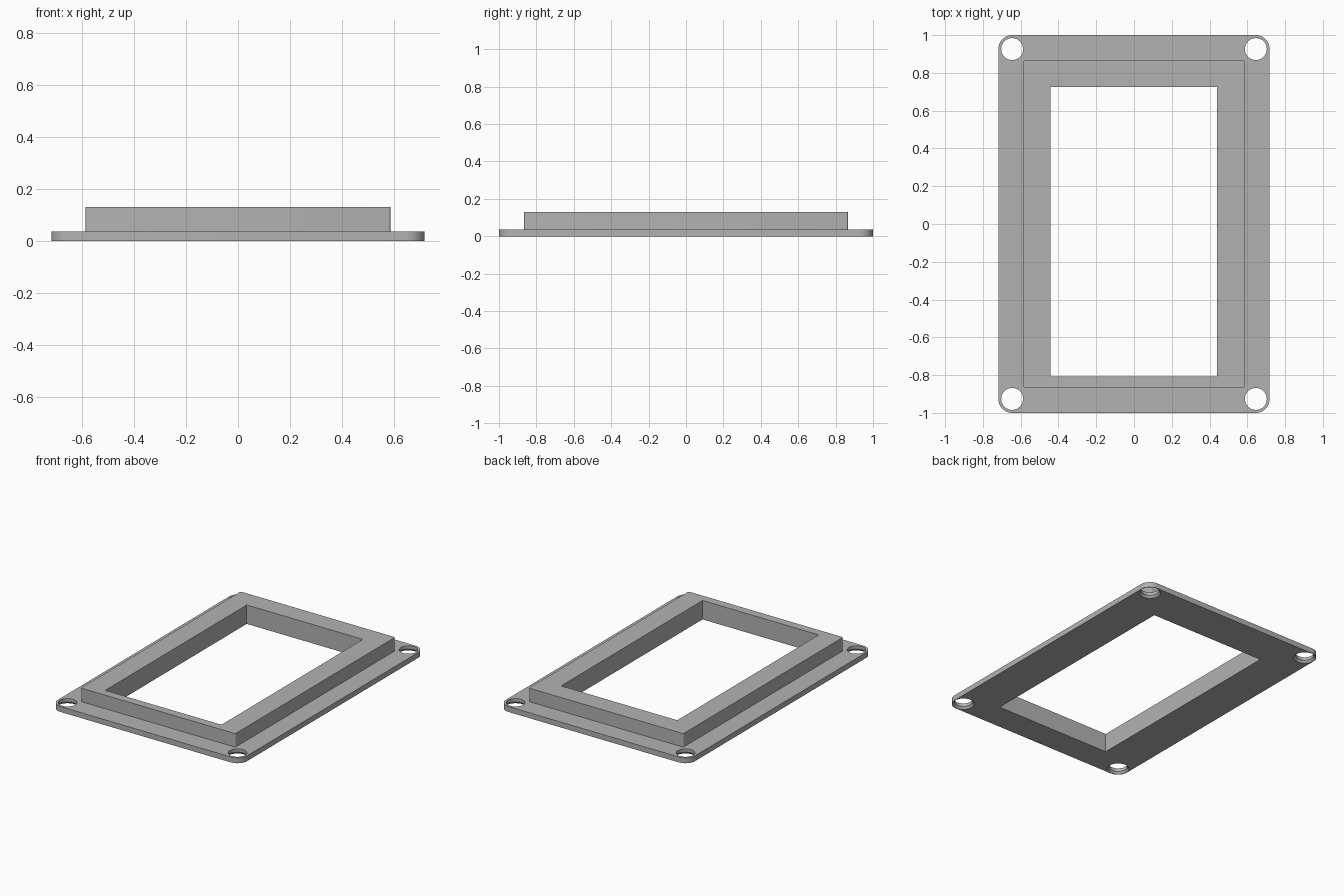
import bpy
import bmesh
from math import cos, sin, pi, radians

cube = bpy.data.objects.get("Cube")
if cube:
    bpy.data.objects.remove(cube, do_unlink=True)

# Main sizes
PLATE_X, PLATE_Y, PLATE_TOP = 0.718, 1.0, 0.037
RIM_X, RIM_Y, RIM_TOP = 0.586, 0.866, 0.13
HOLE_X, HOLE_Y, HOLE_R = 0.645, 0.926, 0.058
SINK_R, SINK_DEPTH = 0.07, 0.015

grey = bpy.data.materials.new("plain grey")
grey.use_nodes = True
colour = (0.45, 0.45, 0.45, 1)
grey.diffuse_color = colour
grey.node_tree.nodes["Principled BSDF"].inputs["Base Color"].default_value = colour

bm = bmesh.new()


def ring(points, z):
    """Closed loop of vertices at height z."""
    verts = [bm.verts.new((x, y, z)) for x, y in points]
    for a, b in zip(verts, verts[1:] + verts[:1]):
        bm.edges.new((a, b))
    return verts


def wall(low, high):
    """Side faces between two matching loops."""
    n = len(low)
    for i in range(n):
        j = (i + 1) % n
        bm.faces.new((low[i], low[j], high[j], high[i]))


def cap(*rings):
    """Flat face inside the first loop with the others as openings."""
    edges = [bm.edges.get((a, b)) for r in rings for a, b in zip(r, r[1:] + r[:1])]
    bmesh.ops.triangle_fill(bm, edges=edges, use_beauty=True)


def rounded(hx, hy, r, steps):
    points = []
    for k, (sx, sy) in enumerate(((1, 1), (-1, 1), (-1, -1), (1, -1))):
        for i in range(steps + 1):
            a = (k + i / steps) * pi / 2
            points.append((sx * (hx - r) + r * cos(a), sy * (hy - r) + r * sin(a)))
    return points


def circle(cx, cy, r, n=40):
    return [(cx + r * cos(2 * pi * i / n), cy + r * sin(2 * pi * i / n)) for i in range(n)]


# Outer edge of the plate, raised rim and window opening
plate = rounded(PLATE_X, PLATE_Y, 0.073, 12)
rim = rounded(RIM_X, RIM_Y, 0.008, 4)
window = [(-0.442, -0.808), (0.44, -0.808), (0.44, 0.726), (-0.442, 0.726)]
plate_low, plate_high = ring(plate, 0), ring(plate, PLATE_TOP)
rim_low, rim_high = ring(rim, PLATE_TOP), ring(rim, RIM_TOP)
window_low, window_high = ring(window, 0), ring(window, RIM_TOP)
for low, high in ((plate_low, plate_high), (rim_low, rim_high), (window_low, window_high)):
    wall(low, high)

# Corner screw holes, countersunk from below
holes_low, holes_high = [], []
for sx in (-1, 1):
    for sy in (-1, 1):
        x, y = sx * HOLE_X, sy * HOLE_Y
        mouth = ring(circle(x, y, SINK_R), 0)
        throat = ring(circle(x, y, HOLE_R), SINK_DEPTH)
        top = ring(circle(x, y, HOLE_R), PLATE_TOP)
        wall(mouth, throat)
        wall(throat, top)
        holes_low.append(mouth)
        holes_high.append(top)

# Underside, ledge around the rim, and rim top
cap(plate_low, window_low, *holes_low)
cap(plate_high, rim_low, *holes_high)
cap(rim_high, window_high)
bmesh.ops.recalc_face_normals(bm, faces=bm.faces)

mesh = bpy.data.meshes.new("bezel_frame")
bm.to_mesh(mesh)
bm.free()
mesh.materials.append(grey)
frame = bpy.data.objects.new("bezel_frame", mesh)
bpy.context.collection.objects.link(frame)
bpy.ops.object.select_all(action="DESELECT")
frame.select_set(True)
bpy.context.view_layer.objects.active = frame
bpy.ops.object.shade_smooth_by_angle(angle=radians(30))
